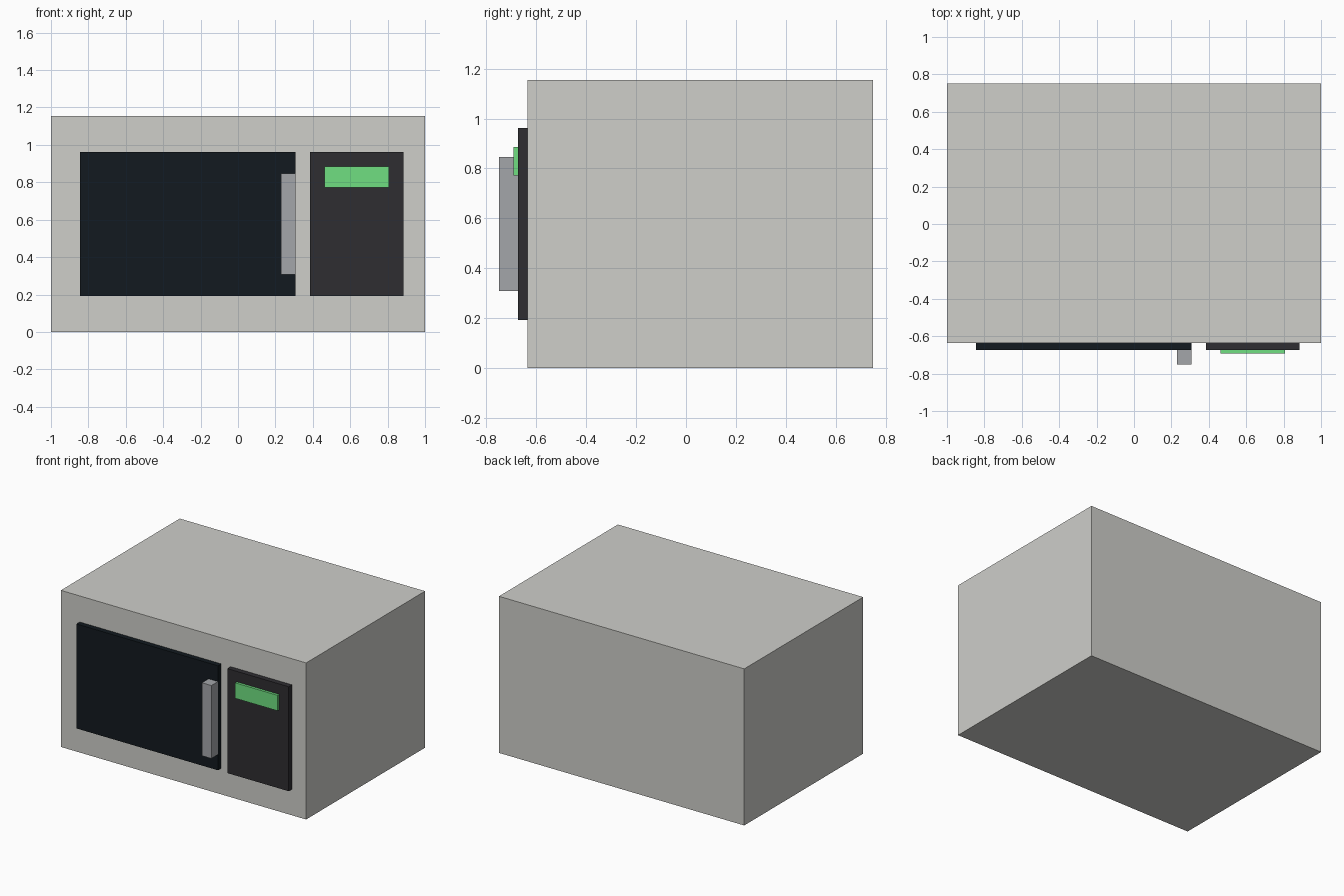
import bpy

if "Cube" in bpy.data.objects:
    bpy.data.objects.remove(bpy.data.objects["Cube"])


def make_material(name, rgb):
    mat = bpy.data.materials.new(name)
    mat.diffuse_color = (*rgb, 1.0)
    mat.use_nodes = True
    mat.node_tree.nodes["Principled BSDF"].inputs["Base Color"].default_value = mat.diffuse_color
    return mat


def box(name, x, y, z, mat):
    """Box spanning the given (min, max) ranges."""
    spans = (x, y, z)
    bpy.ops.mesh.primitive_cube_add(size=1, location=[(a + b) / 2 for a, b in spans])
    obj = bpy.context.object
    obj.name = name
    obj.scale = [b - a for a, b in spans]
    bpy.ops.object.transform_apply(location=False, rotation=False, scale=True)
    obj.data.materials.append(mat)
    return obj


casing = make_material("casing_grey", (0.62, 0.62, 0.59))
glass = make_material("dark_glass", (0.006, 0.01, 0.014))
plastic = make_material("dark_plastic", (0.028, 0.027, 0.031))
metal = make_material("handle_metal", (0.37, 0.38, 0.40))
green = make_material("display_green", (0.16, 0.74, 0.22))

FRONT = -0.635   # front face of the casing
PANEL = -0.673   # front face of door and control panel

# Casing
box("body", (-1, 1), (FRONT, 0.75), (0, 1.154), casing)

# Door with its handle
box("door", (-0.846, 0.308), (PANEL, FRONT), (0.192, 0.962), glass)
box("door_handle", (0.231, 0.308), (-0.75, PANEL), (0.308, 0.846), metal)

# Control panel with its display
box("control_panel", (0.385, 0.885), (PANEL, FRONT), (0.192, 0.962), plastic)
box("display", (0.462, 0.806), (-0.692, PANEL), (0.771, 0.885), green)
